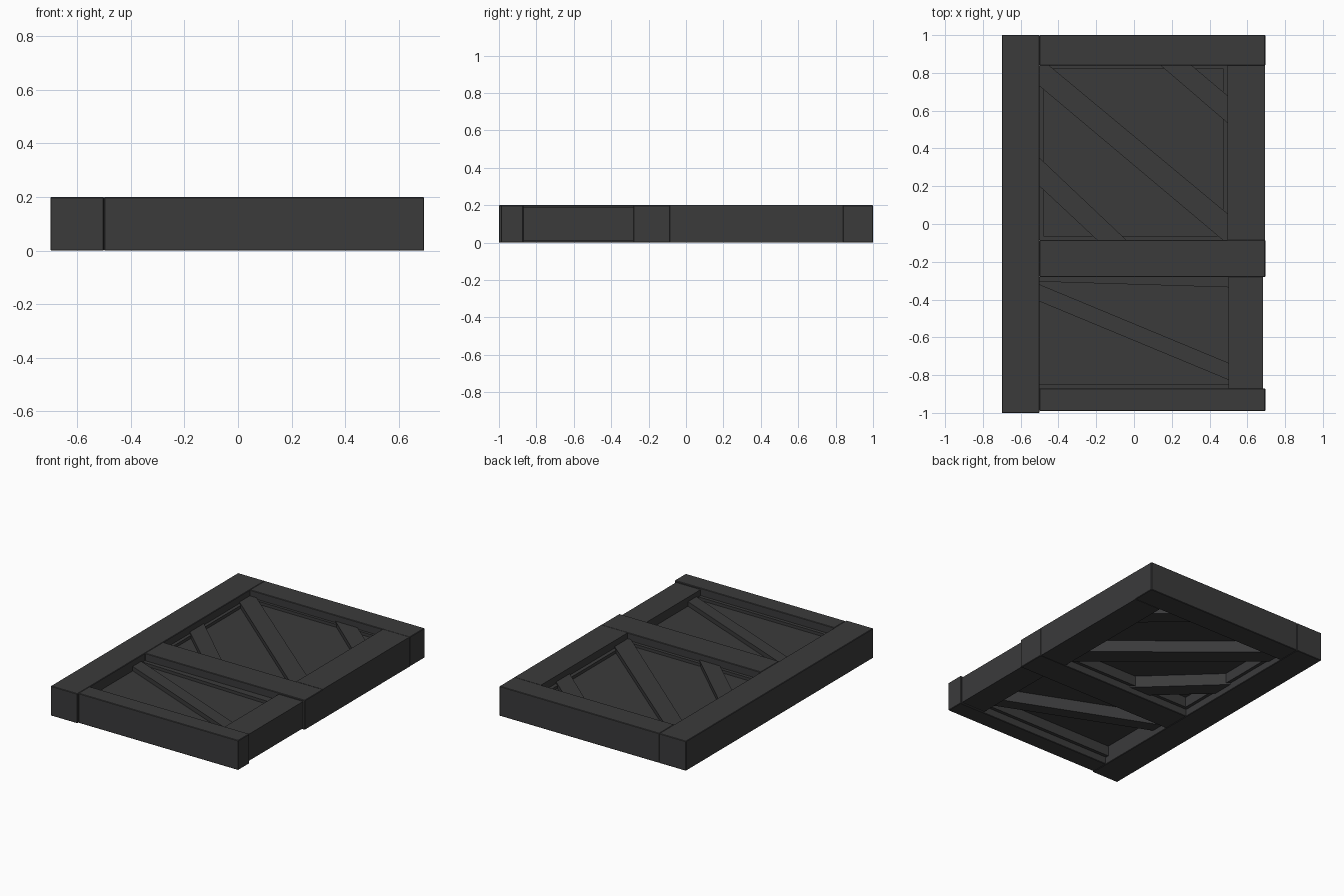
import bpy
import bmesh

cube = bpy.data.objects.get("Cube")
if cube:
    bpy.data.objects.remove(cube, do_unlink=True)

# Single dark grey paint
paint = bpy.data.materials.new("charcoal grey")
paint.use_nodes = True
GREY = (0.043, 0.043, 0.044, 1)
paint.diffuse_color = GREY
paint.node_tree.nodes["Principled BSDF"].inputs["Base Color"].default_value = GREY


def prism(name, outline, z0, z1, bevel=0):
    """Flat board: a counter-clockwise outline raised from z0 to z1."""
    bm = bmesh.new()
    base = bm.faces.new([bm.verts.new((x, y, z0)) for x, y in outline])
    top = bmesh.ops.extrude_face_region(bm, geom=[base])["geom"]
    moved = [v for v in top if isinstance(v, bmesh.types.BMVert)]
    bmesh.ops.translate(bm, verts=moved, vec=(0, 0, z1 - z0))
    bmesh.ops.recalc_face_normals(bm, faces=bm.faces)
    mesh = bpy.data.meshes.new(name)
    bm.to_mesh(mesh)
    bm.free()
    mesh.materials.append(paint)
    obj = bpy.data.objects.new(name, mesh)
    bpy.context.collection.objects.link(obj)
    if bevel:
        mod = obj.modifiers.new("worn edge", "BEVEL")
        mod.width = bevel
        mod.segments = 1
    return obj


def board(name, x0, x1, y0, y1, z0=0, z1=0.2, bevel=0):
    return prism(name, [(x0, y0), (x1, y0), (x1, y1), (x0, y1)], z0, z1, bevel)


# Outer frame
EDGE = 0.003
board("long_stile", -0.7, -0.5, -1, 1, bevel=EDGE)
board("back_rail", -0.5, 0.695, 0.84, 1, bevel=EDGE)
board("middle_rail", -0.5, 0.695, -0.28, -0.085, bevel=EDGE)
board("front_rail", -0.5, 0.695, -0.99, -0.87, bevel=EDGE)
board("back_stile", 0.495, 0.693, -0.085, 0.84)
board("front_stile", 0.5, 0.683, -0.87, -0.28, 0.01, 0.19)

# Thin recessed panels
board("back_panel", -0.5, 0.495, -0.085, 0.84, 0.12, 0.13)
board("front_panel", -0.5, 0.5, -0.87, -0.28, 0.12, 0.13)

# Narrow trim around the openings
LOW, HIGH = 0.05, 0.15
board("back_trim_right", -0.5, -0.478, -0.085, 0.84, LOW, HIGH)
board("back_trim_left", 0.47, 0.495, -0.085, 0.84, LOW, HIGH)
board("back_trim_rear", -0.478, 0.47, 0.822, 0.84, LOW, HIGH)
board("back_trim_front", -0.478, 0.47, -0.085, -0.063, LOW, HIGH)
board("front_trim_front", -0.5, 0.5, -0.87, -0.847, LOW, HIGH)
prism("front_trim_rear", [(-0.5, -0.305), (0.5, -0.335), (0.5, -0.28), (-0.5, -0.28)], LOW, HIGH)

# Diagonal braces running through the panels
braces = {
    "main_brace": [(-0.5, 0.73), (0.47, -0.085), (0.495, -0.085), (0.495, 0.055),
                   (-0.45, 0.84), (-0.5, 0.84)],
    "rear_corner_brace": [(0.14, 0.84), (0.495, 0.535), (0.495, 0.68), (0.305, 0.84)],
    "front_corner_brace": [(-0.5, 0.2), (-0.195, -0.085), (-0.04, -0.085), (-0.5, 0.35)],
    "lower_brace": [(-0.5, -0.41), (0.5, -0.825), (0.5, -0.735), (-0.5, -0.32)],
}
for name, outline in braces.items():
    prism(name, outline, 0.04, 0.16)
